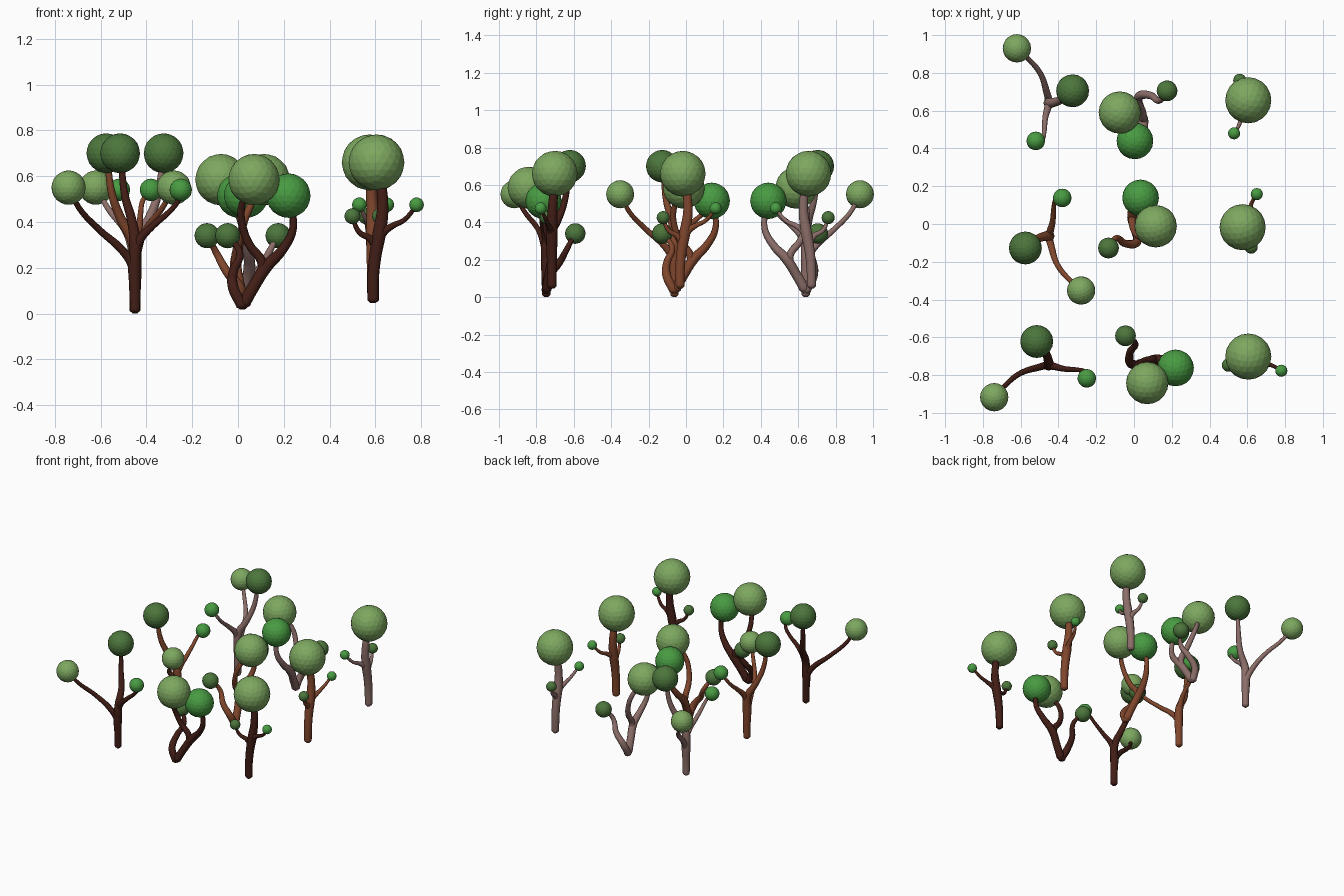
import bpy, math
from mathutils import Matrix, Vector

if "Cube" in bpy.data.objects:
    bpy.data.objects.remove(bpy.data.objects["Cube"])


def material(name, r, g, b):
    lin = [((c / 255 + 0.055) / 1.055) ** 2.4 for c in (r, g, b)]
    m = bpy.data.materials.new(name)
    m.diffuse_color = (*lin, 1)
    m.use_nodes = True
    m.node_tree.nodes["Principled BSDF"].inputs["Base Color"].default_value = m.diffuse_color
    return m


LEAF = {
    "light": material("light_leaf", 125, 168, 96),
    "bright": material("bright_leaf", 72, 155, 66),
    "dark": material("dark_leaf", 76, 118, 60),
}

# Each tree kind: limbs as (x, y, z, radius) paths, crowns as (tone, centre, radius)
SPREADING = dict(
    x=-0.45, y=0.0,
    limbs=[
        [(0, 0, 0.0, .010), (0, 0, .012, .023), (0, 0, .1, .025), (0, .003, .2, .029),
         (.005, 0, .31, .027), (.06, .015, .41, .021), (.10, .045, .52, .017), (.12, .06, .66, .013)],
        [(0, 0, .14, .016), (0, .012, .21, .021), (-.01, .05, .27, .019), (-.045, .155, .365, .015),
         (-.115, .24, .455, .013), (-.16, .28, .53, .011)],
        [(0, 0, .24, .016), (-.005, -.02, .32, .020), (-.02, -.08, .385, .015),
         (-.025, -.15, .445, .012), (-.035, -.19, .495, .011), (-.06, -.2, .53, .009)],
    ],
    crowns=[("light", (-.17, .29, .55), .075), ("dark", (.125, .065, .70), .087),
            ("bright", (-.07, -.20, .54), .049)])

FORKED = dict(
    x=0.02, y=0.0,
    limbs=[
        [(0, 0, .02, .012), (0, .003, .033, .025), (.012, .04, .11, .024), (.07, .04, .185, .020),
         (.112, .012, .26, .016), (.145, .045, .325, .012)],
        [(0, 0, .025, .014), (.003, -.008, .045, .027), (.015, -.05, .12, .026),
         (.03, -.10, .20, .027), (.02, -.175, .28, .021), (.0, -.22, .37, .017), (-.01, -.21, .48, .014)],
        [(.022, -.075, .16, .018), (.03, -.085, .22, .021), (.02, -.03, .30, .019),
         (0, .0, .38, .017), (-.03, .005, .46, .016), (-.08, -.03, .55, .013)],
    ],
    crowns=[("light", (-.095, -.05, .585), .112), ("bright", (-.015, -.20, .515), .097),
            ("dark", (.155, .065, .34), .055)])

UPRIGHT = dict(
    x=0.59, y=0.03,
    limbs=[
        [(0, 0, .045, .012), (0, 0, .058, .025), (0, 0, .14, .026), (0, -.008, .24, .028),
         (0, -.027, .35, .031), (.003, -.042, .46, .026), (.015, -.03, .62, .021)],
        [(0, -.015, .29, .016), (-.005, -.04, .35, .020), (-.02, -.085, .383, .014),
         (-.03, -.135, .408, .011), (-.055, -.185, .465, .009)],
        [(0, -.015, .27, .014), (-.005, .012, .325, .016), (-.02, .06, .355, .012), (-.03, .088, .41, .009)],
    ],
    crowns=[("light", (.015, -.015, .66), .122), ("bright", (-.06, -.19, .475), .032),
            ("dark", (-.03, .09, .425), .035)])


def limbs_mesh(name, limbs):
    """Tapered smooth tubes along the limb paths, as one mesh."""
    cu = bpy.data.curves.new(name, "CURVE")
    cu.dimensions = "3D"
    cu.bevel_depth = 1
    cu.bevel_resolution = 3
    cu.resolution_u = 6
    cu.use_fill_caps = True
    for path in limbs:
        s = cu.splines.new("BEZIER")
        s.bezier_points.add(len(path) - 1)
        for p, (x, y, z, r) in zip(s.bezier_points, path):
            p.co = (x, y, z)
            p.radius = r
            p.handle_left_type = p.handle_right_type = "AUTO"
    ob = bpy.data.objects.new(name, cu)
    bpy.context.collection.objects.link(ob)
    bpy.context.view_layer.update()
    dg = bpy.context.evaluated_depsgraph_get()
    me = bpy.data.meshes.new_from_object(ob.evaluated_get(dg))
    bpy.data.objects.remove(ob)
    return me


# Rows: bark colour, row position and turn
ROWS = [("back", material("grey_bark", 140, 110, 105), 0.64, 180 - 180),
        ("middle", material("brown_bark", 128, 70, 44), -0.062, 180),
        ("front", material("dark_bark", 66, 30, 22), -0.747, 90)]

for kind, tree in (("spreading", SPREADING), ("forked", FORKED), ("upright", UPRIGHT)):
    base = limbs_mesh(kind + "_limbs", tree["limbs"])
    for row, bark, y, turn in ROWS:
        place = (Matrix.Translation((tree["x"], y + tree["y"], 0))
                 @ Matrix.Rotation(math.radians(turn), 4, "Z"))
        # Trunk and branches
        me = base.copy()
        me.materials.clear()
        me.materials.append(bark)
        trunk = bpy.data.objects.new(f"{row}_{kind}_trunk", me)
        trunk.matrix_world = place
        bpy.context.collection.objects.link(trunk)
        # Round faceted crowns
        for tone, centre, radius in tree["crowns"]:
            bpy.ops.mesh.primitive_ico_sphere_add(subdivisions=3, radius=radius,
                                                  location=place @ Vector(centre))
            crown = bpy.context.object
            crown.name = f"{row}_{kind}_{tone}_crown"
            crown.rotation_euler.z = math.radians(turn)
            crown.data.materials.append(LEAF[tone])
